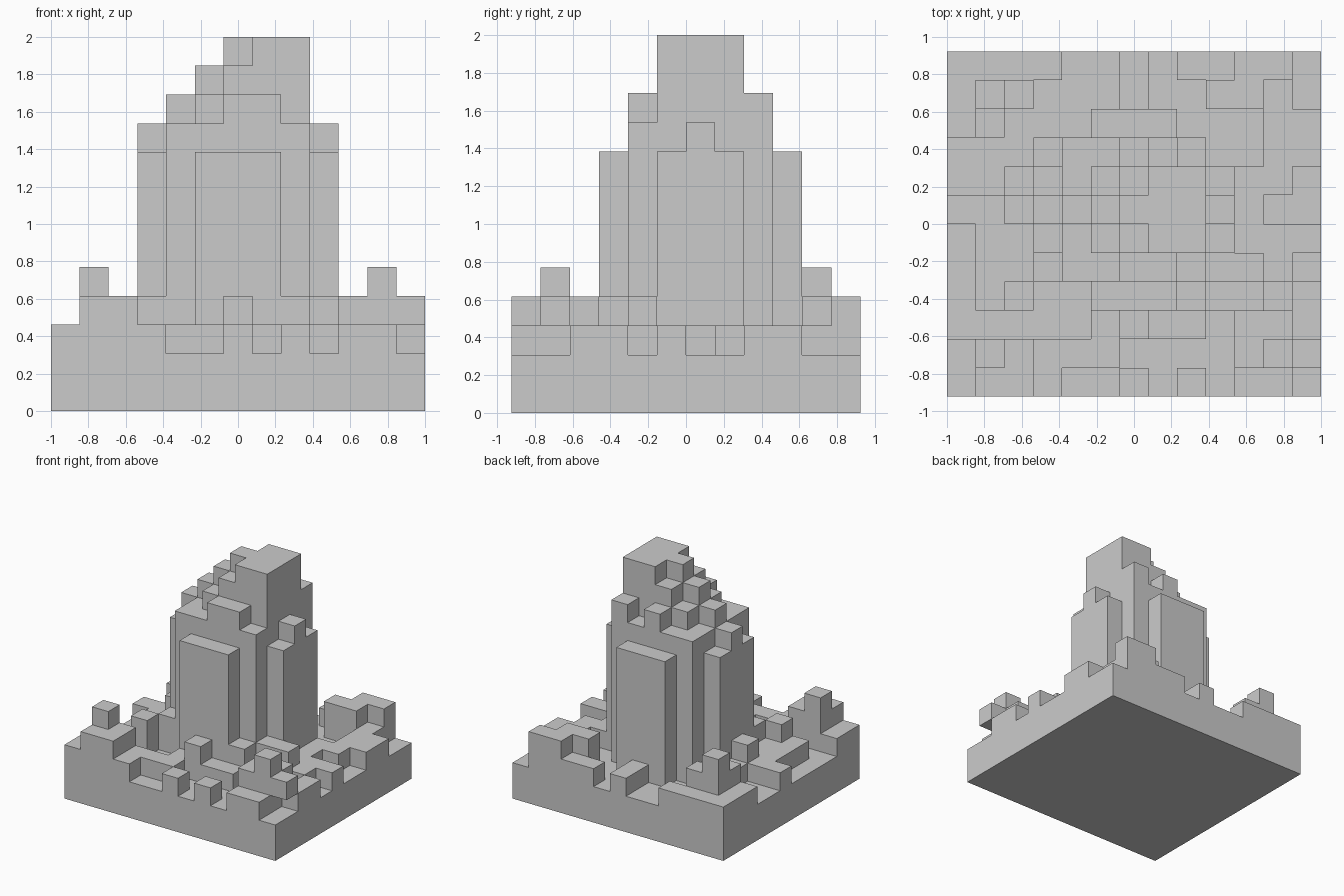
import bpy, bmesh
from mathutils import Vector

if "Cube" in bpy.data.objects:
    bpy.data.objects.remove(bpy.data.objects["Cube"])

V = 2 / 13                       # edge of one cube; model is 13 x 12 x 13 cubes
NX, NY = 13, 12


def layer(rects, z0, z1):
    """Cells of (x, y, width, depth) rectangles between two levels."""
    return {(i, j, k) for x, y, w, d in rects
            for i in range(x, x + w) for j in range(y, y + d) for k in range(z0, z1)}


# Solid floor
floor = layer([(0, 0, NX, NY)], 0, 2)

# Stepped rubble around the tower, one list per level
low = [(0, 0, 4, 2), (6, 0, 1, 1), (8, 0, 1, 1), (10, 0, 2, 3), (4, 1, 2, 1),
       (5, 2, 4, 1), (12, 2, 1, 2), (8, 3, 3, 1), (9, 4, 2, 1), (1, 3, 2, 4),
       (3, 4, 1, 1), (11, 4, 1, 2), (12, 5, 1, 1), (10, 5, 1, 3), (0, 6, 1, 1),
       (2, 7, 1, 1), (11, 7, 1, 4), (3, 8, 1, 1), (12, 8, 1, 2), (0, 9, 2, 3),
       (2, 10, 1, 2), (3, 11, 1, 1), (6, 10, 1, 2), (8, 11, 4, 1), (9, 10, 2, 1)]
mid = [(1, 0, 2, 2), (10, 1, 3, 1), (6, 2, 1, 1), (10, 2, 2, 1), (2, 3, 1, 1),
       (8, 3, 1, 1), (3, 4, 1, 1), (9, 4, 2, 1), (2, 6, 1, 1), (1, 9, 1, 2),
       (2, 10, 1, 1), (9, 10, 2, 1), (10, 11, 2, 1)]
high = [(1, 1, 1, 1), (11, 1, 1, 1), (1, 10, 1, 1)]
rubble = layer(low, 2, 3) | layer(mid, 3, 4) | layer(high, 4, 5)

# Tower: core, projecting side panels with a stud, then the stepped crown
core = layer([(4, 4, 5, 5)], 2, 10)
panels = layer([(5, 3, 3, 7), (3, 5, 7, 3)], 2, 9) | layer([(3, 6, 7, 1)], 9, 10)
crown = (layer([(6, 4, 2, 1), (5, 5, 4, 3), (4, 6, 1, 1), (6, 8, 1, 1), (8, 8, 1, 1)], 10, 11)
         | layer([(6, 5, 3, 3), (5, 6, 1, 1)], 11, 12)
         | layer([(7, 5, 2, 3), (6, 6, 1, 1)], 12, 13))

parts = {"floor_slab": floor, "rubble_blocks": rubble, "tower": core | panels, "tower_crown": crown - core - panels}
solid = set().union(*parts.values())


def build(name, cells):
    """Mesh only the outer faces of the cells and merge the flat regions."""
    bm = bmesh.new()
    for c in cells:
        for axis in range(3):
            for s in (0, 1):
                n = list(c)
                n[axis] += 2 * s - 1
                if tuple(n) in solid:
                    continue
                a, b = (axis + 1) % 3, (axis + 2) % 3
                quad = []
                for u, w in ((0, 0), (1, 0), (1, 1), (0, 1)):
                    p = Vector(c)
                    p[axis] += s
                    p[a] += u
                    p[b] += w
                    quad.append(bm.verts.new(((p.x - NX / 2) * V, (p.y - NY / 2) * V, p.z * V)))
                bm.faces.new(quad if s else quad[::-1])
    bmesh.ops.remove_doubles(bm, verts=bm.verts[:], dist=1e-4)
    bmesh.ops.dissolve_limit(bm, angle_limit=0.01, verts=bm.verts[:], edges=bm.edges[:])
    me = bpy.data.meshes.new(name)
    bm.to_mesh(me)
    bm.free()
    bpy.context.collection.objects.link(bpy.data.objects.new(name, me))


for name, cells in parts.items():
    build(name, cells)
